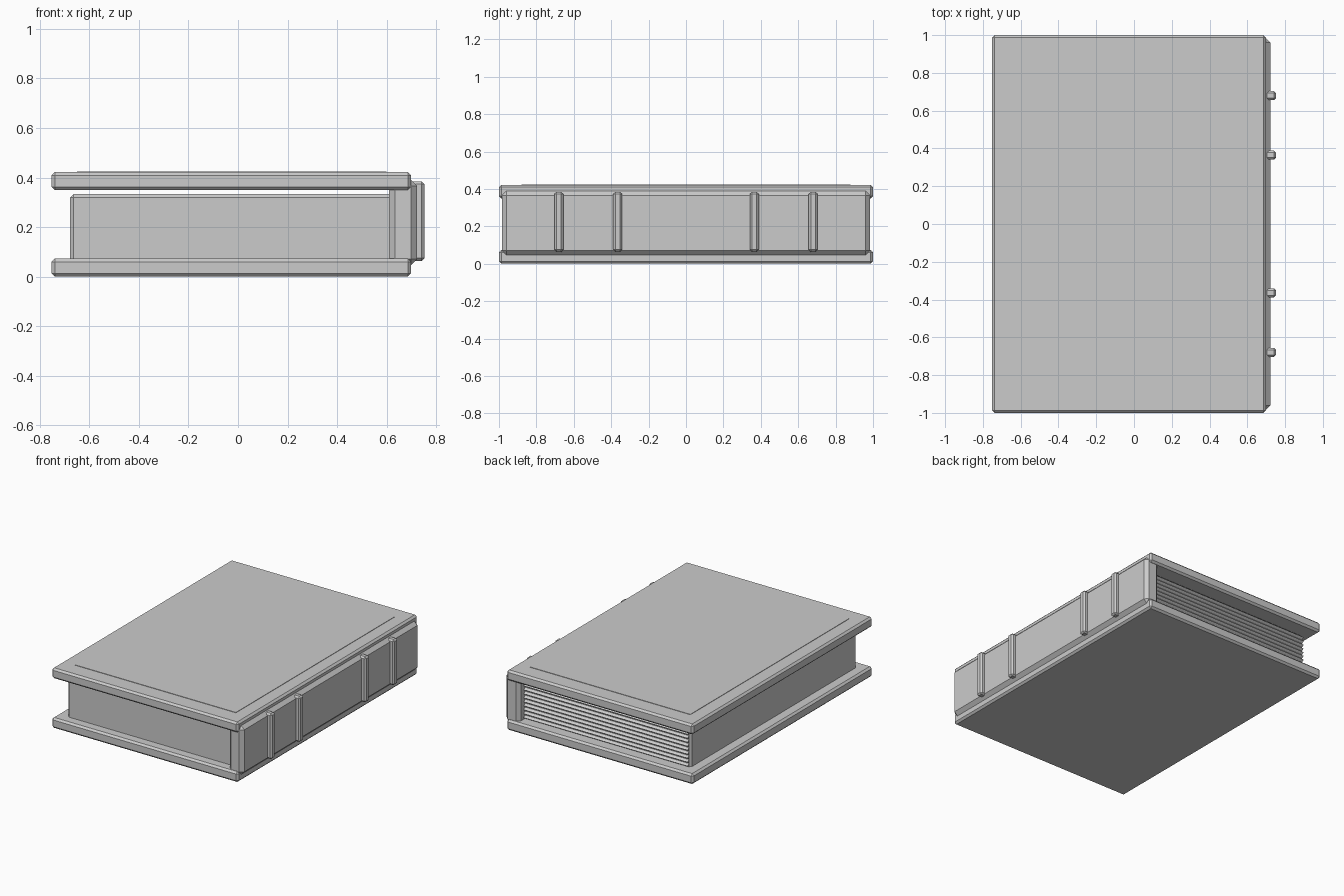
import bpy, bmesh
from mathutils import Vector

if "Cube" in bpy.data.objects:
    bpy.data.objects.remove(bpy.data.objects["Cube"])

grey = bpy.data.materials.new("plain_grey")
grey.diffuse_color = (0.6, 0.6, 0.6, 1)
grey.use_nodes = True
grey.node_tree.nodes["Principled BSDF"].inputs["Base Color"].default_value = grey.diffuse_color


def finish(name, bm):
    bmesh.ops.recalc_face_normals(bm, faces=bm.faces)
    me = bpy.data.meshes.new(name)
    bm.to_mesh(me)
    bm.free()
    me.materials.append(grey)
    ob = bpy.data.objects.new(name, me)
    bpy.context.collection.objects.link(ob)
    return ob


def box(name, lo, hi, bevel=0.0):
    """Chamfered box between two corners."""
    lo, hi = Vector(lo), Vector(hi)
    bm = bmesh.new()
    bmesh.ops.create_cube(bm, size=1)
    for v in bm.verts:
        v.co = (lo + hi) / 2 + v.co * (hi - lo)
    if bevel:
        bmesh.ops.bevel(bm, geom=bm.edges[:], offset=bevel, segments=1,
                        profile=0.5, affect='EDGES')
    return finish(name, bm)


# covers
box("bottom_cover", (-0.752, -1, 0), (0.698, 1, 0.073), 0.013)
box("top_cover", (-0.752, -1, 0.349), (0.698, 1, 0.422), 0.013)

# thin raised panel on the top cover
box("cover_panel", (-0.65, -0.88, 0.415), (0.6, 0.88, 0.425))

# spine and its raised bands
box("spine", (0.61, -0.985, 0.047), (0.722, 0.985, 0.39), 0.024)
for i, y in enumerate((-0.68, -0.365, 0.365, 0.68)):
    box(f"spine_band_{i + 1}", (0.69, y - 0.024, 0.064),
        (0.752, y + 0.024, 0.384), 0.011)

# page block
box("page_block", (-0.677, -0.93, 0.05), (0.64, 0.915, 0.334), 0.014)

# ridged page edges on the back end: sawtooth profile swept along x
teeth, z0, z1 = 9, 0.07, 0.322
step = (z1 - z0) / teeth
profile = [(0.90, z0)]
for i in range(teeth):
    z = z0 + i * step
    profile += [(0.912, z), (0.932, z + step / 2)]
profile += [(0.912, z1), (0.90, z1)]
bm = bmesh.new()
face = bm.faces.new([bm.verts.new((-0.664, y, z)) for y, z in profile])
ext = bmesh.ops.extrude_face_region(bm, geom=[face])
bmesh.ops.translate(bm, vec=(1.29, 0, 0),
                    verts=[g for g in ext["geom"] if isinstance(g, bmesh.types.BMVert)])
finish("page_ridges", bm)
